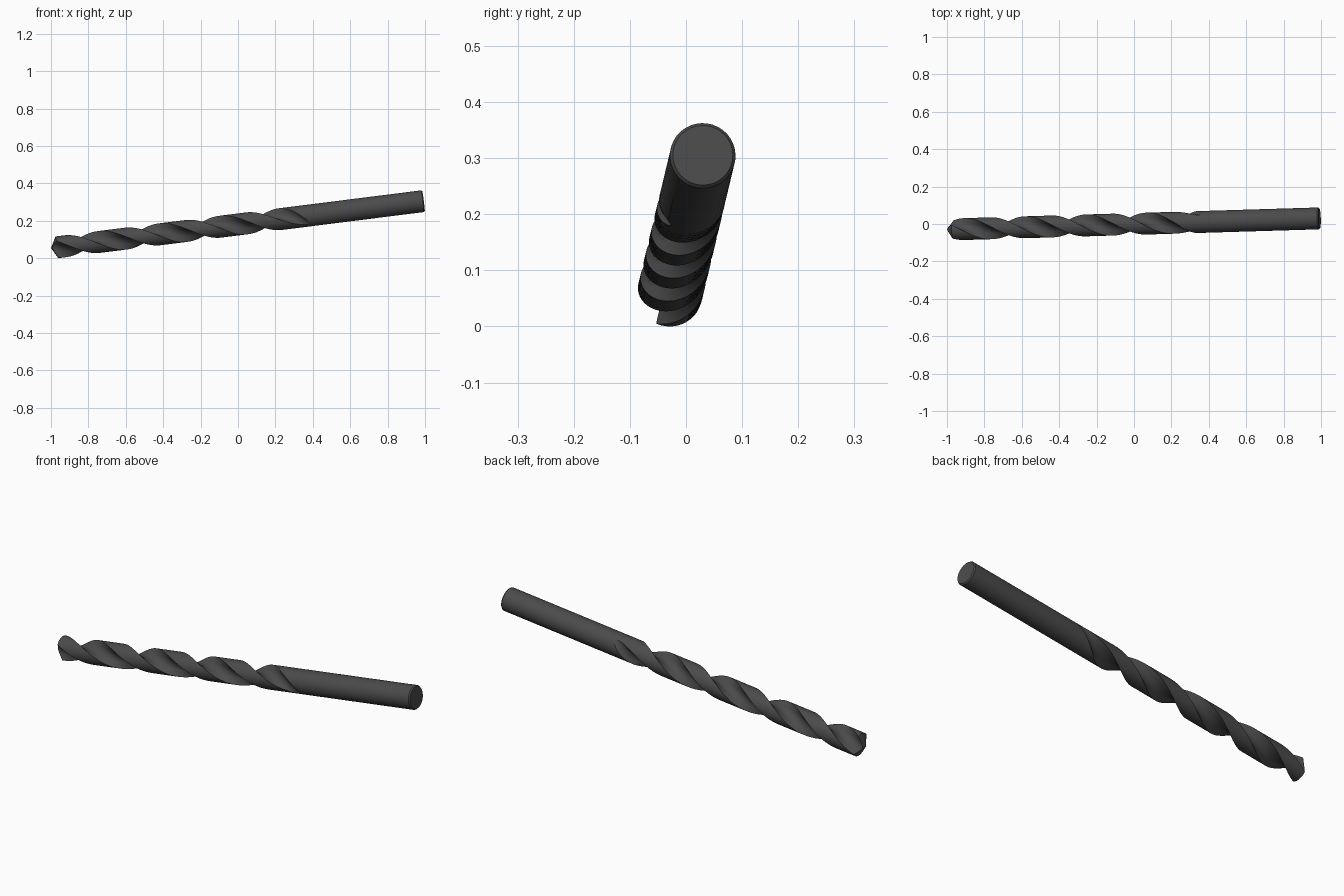
import bpy, bmesh
from math import sin, cos, acos, sqrt, radians, pi
from mathutils import Vector

if "Cube" in bpy.data.objects:
    bpy.data.objects.remove(bpy.data.objects["Cube"])

R = 0.0585          # drill radius
WEB = 0.016         # half thickness of the core between flutes
RHO = 0.052         # radius of the flute groove
PITCH = 0.654       # length of one full twist
POINT = 0.55        # slope of the conical point
RUN0, RUN1 = 1.17, 1.385   # flute run-out along the axis
NF, NL = 20, 18     # samples across a flute and a land

# Tilted axis of the bit
tip, end = Vector((-1.0, -0.03, 0.057)), Vector((0.992, 0.03, 0.308))
length = (end - tip).length
ax = (end - tip).normalized()
ay = (Vector((0, 1, 0)) - ax * ax.y).normalized()
az = ax.cross(ay)


def section(lift):
    """Polar outline (angle, radius) of a two-flute section."""
    d = RHO + WEB + lift
    h = acos(min(0.9999, (R * R + d * d - RHO * RHO) / (2 * R * d)))
    pts = []
    for side in (0, pi):
        for i in range(NF):
            a = -h + 2 * h * i / NF
            q = d * cos(a) - sqrt(max(0, RHO * RHO - (d * sin(a)) ** 2))
            pts.append((side + a, min(R, q)))
        for i in range(NL):
            pts.append((side + h + (pi - 2 * h) * i / NL, R))
    return pts


def place(s, a, r):
    return tip + ax * s + ay * (r * cos(a)) + az * (r * sin(a))


bm = bmesh.new()
rings = []

# Twisted fluted body, fading out into the shank
steps = 150
for k in range(steps + 1):
    s = RUN1 * k / steps
    t = min(1, max(0, (s - RUN0) / (RUN1 - RUN0)))
    fade = max(0, 1 - s / 0.25)
    ring = []
    for a, r in section((R - WEB) * t ** 1.8):
        sv = s + POINT * r * fade
        ring.append(bm.verts.new(place(sv, a + pi + 2 * pi * sv / PITCH, r)))
    rings.append(ring)

# Plain round shank with a small chamfer
twist = pi + 2 * pi * RUN1 / PITCH
for s, r in ((length - 0.006, R), (length, R - 0.005)):
    rings.append([bm.verts.new(place(s, a + twist, r))
                  for a, _ in section(R - WEB)])

n = len(rings[0])
for r0, r1 in zip(rings, rings[1:]):
    for i in range(n):
        j = (i + 1) % n
        bm.faces.new((r0[i], r0[j], r1[j], r1[i]))

# Cone point and flat end
apex = bm.verts.new(tip)
for i in range(n):
    bm.faces.new((apex, rings[0][(i + 1) % n], rings[0][i]))
bm.faces.new(rings[-1])
bmesh.ops.recalc_face_normals(bm, faces=bm.faces)

# Rest on the ground
low = min(v.co.z for v in bm.verts)
bmesh.ops.translate(bm, verts=bm.verts, vec=(0, 0, -low))

mesh = bpy.data.meshes.new("twist_drill_bit")
bm.to_mesh(mesh)
bm.free()
drill = bpy.data.objects.new("twist_drill_bit", mesh)
bpy.context.collection.objects.link(drill)

# Dark steel
mat = bpy.data.materials.new("dark_steel")
mat.diffuse_color = (0.07, 0.07, 0.07, 1)
mat.use_nodes = True
mat.node_tree.nodes["Principled BSDF"].inputs["Base Color"].default_value = mat.diffuse_color
mesh.materials.append(mat)

bpy.context.view_layer.objects.active = drill
drill.select_set(True)
bpy.ops.object.shade_smooth_by_angle(angle=radians(30))
